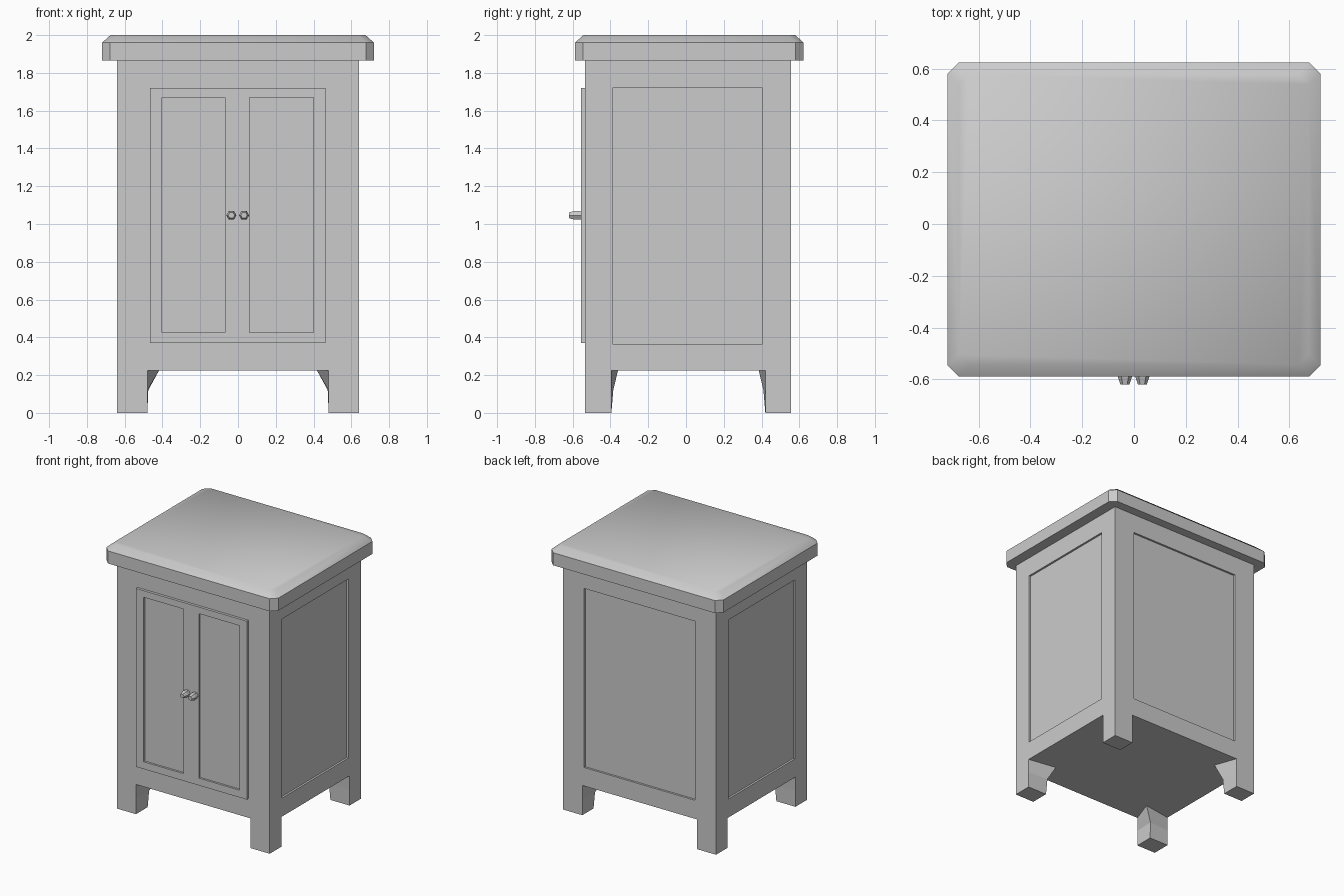
import bpy, bmesh
from math import cos, sin, tau, radians

if "Cube" in bpy.data.objects:
    bpy.data.objects.remove(bpy.data.objects["Cube"])


def mesh_object(name, bm):
    bmesh.ops.recalc_face_normals(bm, faces=bm.faces[:])
    me = bpy.data.meshes.new(name)
    bm.to_mesh(me)
    bm.free()
    ob = bpy.data.objects.new(name, me)
    bpy.context.collection.objects.link(ob)
    return ob


def loft(name, rings):
    """Bridge equal-length rings of points and cap both ends."""
    bm = bmesh.new()
    loops = [[bm.verts.new(p) for p in r] for r in rings]
    n = len(rings[0])
    for a, b in zip(loops, loops[1:]):
        for i in range(n):
            j = (i + 1) % n
            bm.faces.new((a[i], a[j], b[j], b[i]))
    bm.faces.new(loops[0])
    bm.faces.new(loops[-1])
    return mesh_object(name, bm)


def box(name, x0, x1, y0, y1, z0, z1):
    return loft(name, [[(x0, y0, z), (x1, y0, z), (x1, y1, z), (x0, y1, z)] for z in (z0, z1)])


def carve(ob, cutters):
    """Cut recesses out of a part and discard the cutters."""
    for c in cutters:
        c.hide_render = True
        m = ob.modifiers.new("recess", 'BOOLEAN')
        m.operation, m.solver, m.object = 'DIFFERENCE', 'EXACT', c
    bpy.context.view_layer.objects.active = ob
    for m in list(ob.modifiers):
        bpy.ops.object.modifier_apply(modifier=m.name)
    for c in cutters:
        bpy.data.objects.remove(c)


X, YF, YB = 0.64, -0.535, 0.555   # body half width, front, back
Z0, Z1 = 0.225, 1.865             # body underside and top
D = 0.015                         # recess depth

# Cabinet body with recessed panels on both sides and the back
body = box("cabinet_body", -X, X, YF, YB, Z0, Z1)
carve(body, [
    box("cut_right", X - D, X + 0.1, -0.39, 0.405, 0.365, 1.72),
    box("cut_left", -X - 0.1, -X + D, -0.39, 0.405, 0.365, 1.72),
    box("cut_back", -0.465, 0.465, YB - D, YB + 0.1, 0.365, 1.72),
])

# Raised double door with two recessed panels
doors = box("double_door", -0.465, 0.462, -0.555, YF, 0.37, 1.72)
carve(doors, [box("cut_door", x0, x1, -0.6, -0.555 + D, 0.425, 1.67)
              for x0, x1 in ((-0.402, -0.068), (0.062, 0.4))])

# Legs: square feet whose inner corner flares out under the body
for sx, side in ((-1, "left"), (1, "right")):
    for yo, yi, end in ((YF, -0.395, "front"), (YB, 0.42, "back")):
        d = 1 if yi > yo else -1
        rings = []
        for z, fx, fy in ((0, 0, 0), (0.12, 0.005, 0.01), (Z0, 0.062, 0.035)):
            rings.append([(sx * X, yo, z), (sx * 0.48, yo, z),
                          (sx * (0.48 - fx), yi + d * fy, z), (sx * X, yi, z)])
        loft(f"{end}_{side}_leg", rings)


# Table top: slab with clipped corners and a sloped upper edge
def clipped(inset, c, z):
    x, y0, y1 = 0.72 - inset, -0.588 + inset, 0.623 - inset
    return [(-x + c, y0, z), (x - c, y0, z), (x, y0 + c, z), (x, y1 - c, z),
            (x - c, y1, z), (-x + c, y1, z), (-x, y1 - c, z), (-x, y0 + c, z)]


top = loft("table_top", [clipped(0, 0.043, Z1), clipped(0, 0.043, 1.96), clipped(0.045, 0.04, 2.0)])
bpy.ops.object.select_all(action='DESELECT')
top.select_set(True)
bpy.context.view_layer.objects.active = top
bpy.ops.object.shade_smooth_by_angle(angle=radians(35))

# Six-sided door knobs
for x, side in ((-0.035, "left"), (0.032, "right")):
    loft(f"{side}_knob", [[(x + r * cos(i * tau / 6), y, 1.046 + r * sin(i * tau / 6)) for i in range(6)]
                          for y, r in ((-0.55, 0.024), (-0.59, 0.027), (-0.62, 0.017))])
